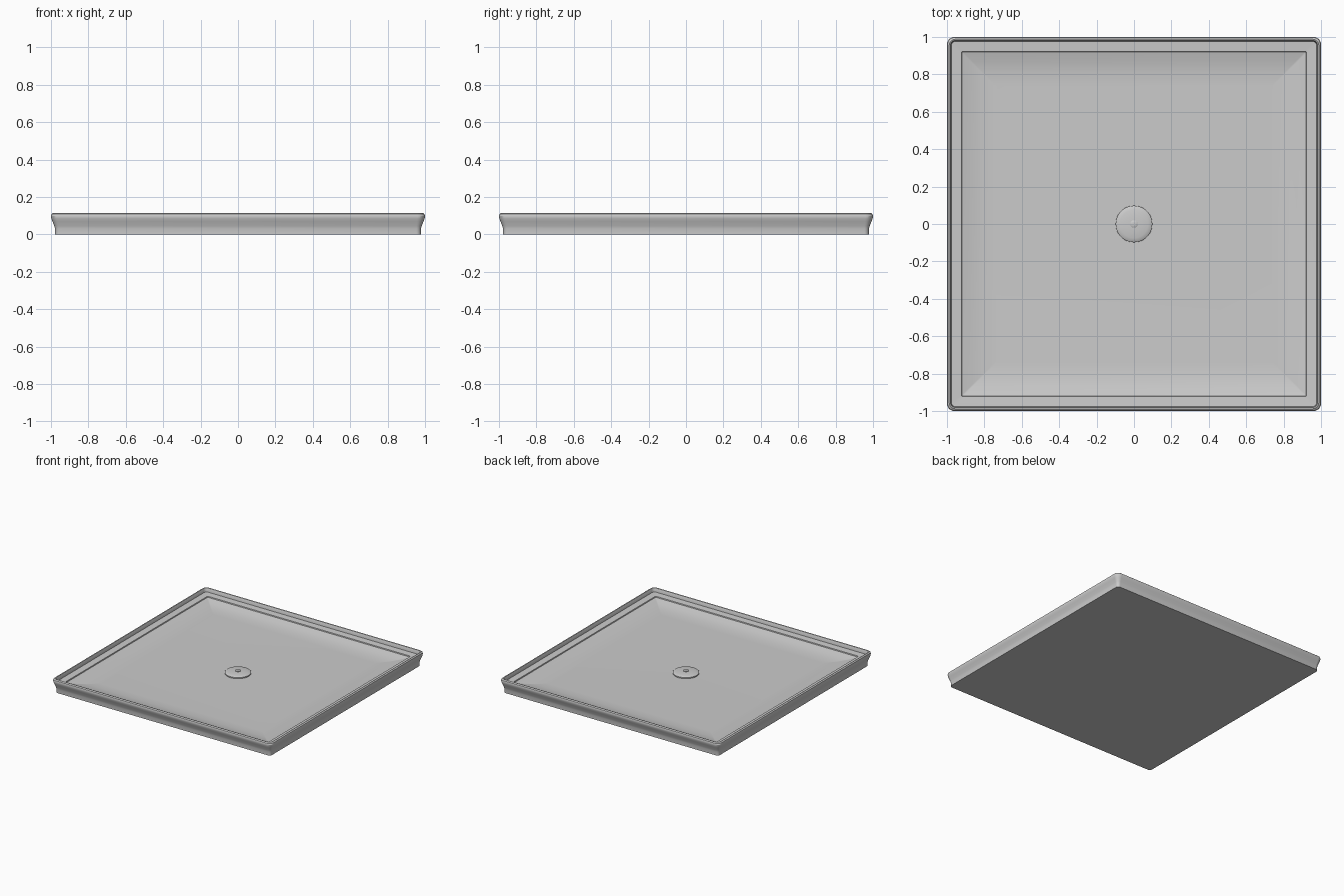
import bpy, bmesh, math

if "Cube" in bpy.data.objects:
    bpy.data.objects.remove(bpy.data.objects["Cube"])


def rounded_square(h, r, z, n=5):
    """Ring of points around a square of half width h with corner radius r."""
    pts = []
    for k, (sx, sy) in enumerate(((1, 1), (-1, 1), (-1, -1), (1, -1))):
        for i in range(n + 1):
            a = math.radians(90 * k + 90 * i / n)
            pts.append((sx * (h - r) + r * math.cos(a), sy * (h - r) + r * math.sin(a), z))
    return pts


def circle(r, z, n=48):
    return [(r * math.cos(2 * math.pi * i / n), r * math.sin(2 * math.pi * i / n), z) for i in range(n)]


def loft(name, rings, angle=30):
    """Skin a stack of rings and cap the first and last one."""
    bm = bmesh.new()
    loops = [[bm.verts.new(p) for p in ring] for ring in rings]
    n = len(loops[0])
    for a, b in zip(loops, loops[1:]):
        for i in range(n):
            j = (i + 1) % n
            bm.faces.new((a[i], a[j], b[j], b[i]))
    bm.faces.new(loops[0][::-1])
    bm.faces.new(loops[-1])
    bmesh.ops.recalc_face_normals(bm, faces=bm.faces)
    mesh = bpy.data.meshes.new(name)
    bm.to_mesh(mesh)
    bm.free()
    obj = bpy.data.objects.new(name, mesh)
    bpy.context.collection.objects.link(obj)
    bpy.context.view_layer.objects.active = obj
    obj.select_set(True)
    bpy.ops.object.shade_smooth_by_angle(angle=math.radians(angle))
    obj.select_set(False)
    return obj


# Shower tray: flared skirt, rolled rim, flat ledge, sloped basin (half width, corner radius, height)
profile = [
    (0.978, 0.025, 0.0), (0.978, 0.025, 0.03), (0.982, 0.028, 0.045), (0.992, 0.035, 0.07),
    (0.998, 0.04, 0.085), (1.0, 0.04, 0.098), (0.997, 0.038, 0.108), (0.988, 0.032, 0.115),
    (0.982, 0.028, 0.113), (0.979, 0.025, 0.108), (0.976, 0.022, 0.083),
    (0.922, 0.006, 0.08), (0.920, 0.006, 0.072),
    (0.87, 0.006, 0.058), (0.81, 0.006, 0.048), (0.74, 0.006, 0.046),
]
loft("shower_tray", [rounded_square(*p) for p in profile])

# Domed drain cover with a small centre button
loft("drain_cover", [circle(r, z) for r, z in (
    (0.098, 0.04), (0.098, 0.055), (0.094, 0.058), (0.075, 0.062), (0.045, 0.065), (0.02, 0.066))])
loft("drain_button", [circle(r, z, 24) for r, z in (
    (0.02, 0.06), (0.02, 0.071), (0.017, 0.073), (0.008, 0.074))])
